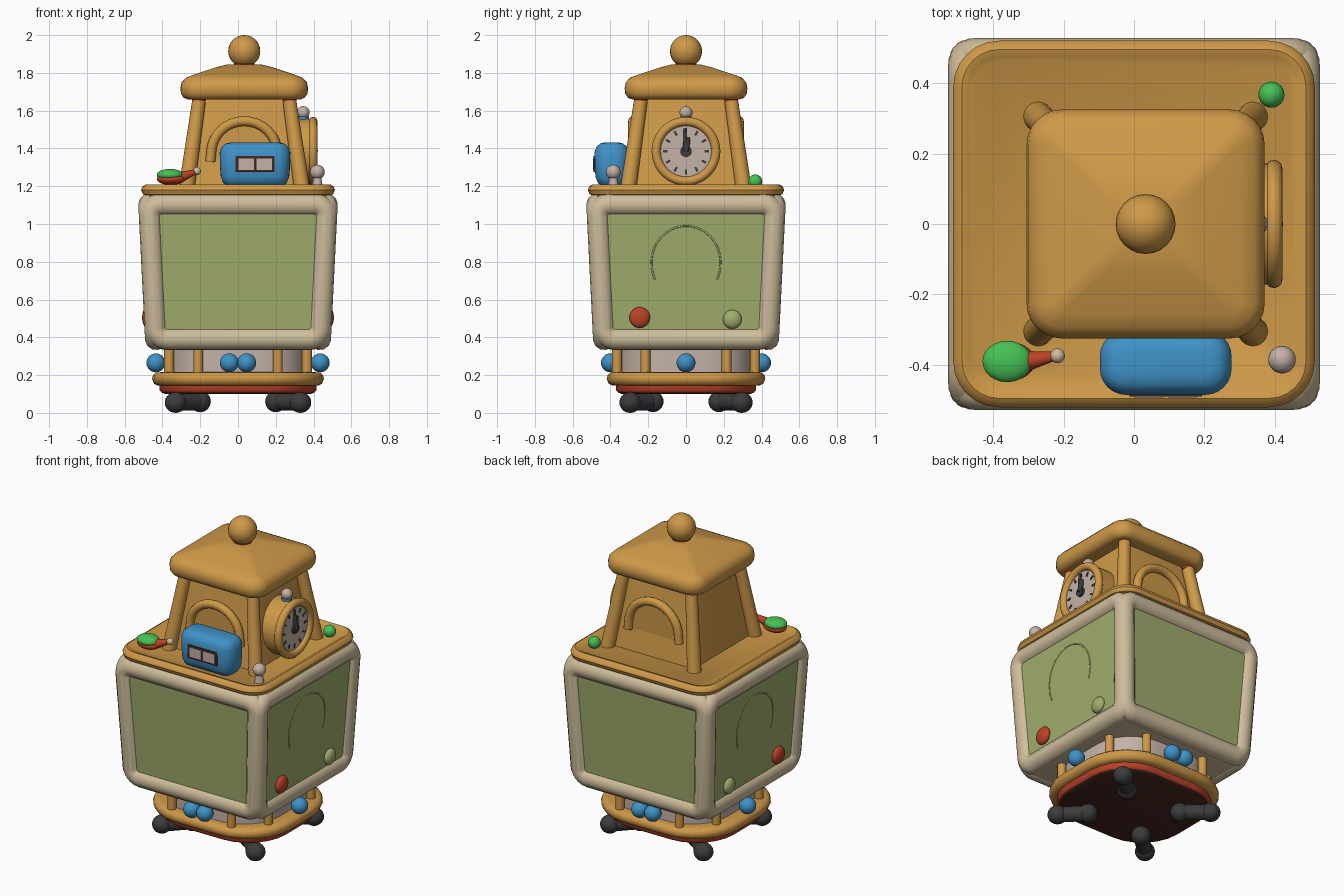
import bpy, bmesh
from math import pi, sin, cos, radians
from mathutils import Vector, Matrix

if "Cube" in bpy.data.objects:
    bpy.data.objects.remove(bpy.data.objects["Cube"], do_unlink=True)


def material(name, r, g, b):
    m = bpy.data.materials.new(name)
    m.use_nodes = True
    m.diffuse_color = (r, g, b, 1)
    bsdf = m.node_tree.nodes["Principled BSDF"]
    bsdf.inputs["Base Color"].default_value = (r, g, b, 1)
    bsdf.inputs["Roughness"].default_value = 0.7
    return m


GOLD = material("gold", 0.62, 0.32, 0.065)
CREAM = material("cream", 0.62, 0.51, 0.33)
SCREEN = material("screen_green", 0.35, 0.42, 0.155)
PALE = material("pale_grey", 0.55, 0.44, 0.39)
BLUE = material("blue", 0.05, 0.29, 0.58)
RED = material("red", 0.50, 0.055, 0.02)
CHARCOAL = material("charcoal", 0.045, 0.045, 0.045)
LEAF = material("bright_green", 0.06, 0.54, 0.09)
BROWN = material("dark_brown", 0.06, 0.02, 0.014)


def finish(name, bm, mat):
    bmesh.ops.recalc_face_normals(bm, faces=bm.faces)
    me = bpy.data.meshes.new(name)
    bm.to_mesh(me)
    bm.free()
    me.materials.append(mat)
    me.shade_smooth()
    me.set_sharp_from_angle(angle=radians(42))
    ob = bpy.data.objects.new(name, me)
    bpy.context.collection.objects.link(ob)
    return ob


def rounded(hx, hy, r, n=6):
    """Outline of a rounded rectangle."""
    pts = []
    for k, (sx, sy) in enumerate([(1, 1), (-1, 1), (-1, -1), (1, -1)]):
        for i in range(n + 1):
            a = (k + i / n) * pi / 2
            pts.append((sx * (hx - r) + r * cos(a), sy * (hy - r) + r * sin(a)))
    return pts


def loft(name, mat, hx, hy, r, profile, cx=0, cy=0):
    """Stack of rounded rectangles; profile holds (height, inset)."""
    bm = bmesh.new()
    rings = [[bm.verts.new((cx + x, cy + y, z))
              for x, y in rounded(hx - d, hy - d, max(r - d, 0.03))] for z, d in profile]
    for a, b in zip(rings, rings[1:]):
        for i in range(len(a)):
            j = (i + 1) % len(a)
            bm.faces.new((a[i], a[j], b[j], b[i]))
    bm.faces.new(rings[0])
    bm.faces.new(rings[-1])
    return finish(name, bm, mat)


def ball(name, loc, r, mat, scale=(1, 1, 1)):
    bm = bmesh.new()
    bmesh.ops.create_uvsphere(bm, u_segments=24, v_segments=14, radius=r)
    bmesh.ops.scale(bm, vec=scale, verts=bm.verts)
    bmesh.ops.translate(bm, vec=loc, verts=bm.verts)
    return finish(name, bm, mat)


def rod(name, a, b, r, mat, r2=None, sides=24):
    a, b = Vector(a), Vector(b)
    bm = bmesh.new()
    mtx = Matrix.Translation((a + b) / 2) @ (b - a).to_track_quat("Z", "Y").to_matrix().to_4x4()
    bmesh.ops.create_cone(bm, cap_ends=True, segments=sides, radius1=r,
                          radius2=r if r2 is None else r2, depth=(b - a).length, matrix=mtx)
    return finish(name, bm, mat)


def box(name, loc, size, mat, turn=0):
    """Box, turned about the x axis."""
    bm = bmesh.new()
    mtx = Matrix.Translation(loc) @ Matrix.Rotation(turn, 4, "X") @ Matrix.Diagonal((*size, 1))
    bmesh.ops.create_cube(bm, size=1, matrix=mtx)
    return finish(name, bm, mat)


def tube(name, pts, r, mat, closed=False):
    cu = bpy.data.curves.new(name, "CURVE")
    cu.dimensions = "3D"
    cu.bevel_depth, cu.bevel_resolution, cu.use_fill_caps = r, 4, True
    sp = cu.splines.new("POLY")
    sp.points.add(len(pts) - 1)
    for p, co in zip(sp.points, pts):
        p.co = (*co, 1)
    sp.use_cyclic_u = closed
    sp.use_smooth = True
    cu.materials.append(mat)
    ob = bpy.data.objects.new(name, cu)
    bpy.context.collection.objects.link(ob)
    return ob


def plate(name, pts, mat):
    bm = bmesh.new()
    bm.faces.new([bm.verts.new(p) for p in pts])
    me = finish(name, bm, mat)
    return me


# Feet, one pair of lobes under each corner
CORNERS = [(1, 1), (-1, 1), (-1, -1), (1, -1)]
for sx, sy in CORNERS:
    outer, inner = (0.33 * sx, 0.295 * sy, 0.055), (0.2 * sx, 0.175 * sy, 0.06)
    ball("foot_outer", outer, 0.055, CHARCOAL, (1.05, 1.05, 1))
    ball("foot_inner", inner, 0.056, CHARCOAL)
    rod("foot_bridge", outer, inner, 0.045, CHARCOAL)

# Red base with a dark underside, gold plate and pale drum
base = loft("base", RED, 0.415, 0.37, 0.27, [(0.1, 0.03), (0.108, 0.01), (0.12, 0), (0.16, 0)])
base.data.materials.append(BROWN)
for f in base.data.polygons:
    f.material_index = int(f.normal.z < -0.9)
loft("lower_plate", GOLD, 0.455, 0.42, 0.31,
     [(0.145, 0.03), (0.155, 0.01), (0.18, 0), (0.2, 0.005), (0.213, 0.02), (0.216, 0.05)])
loft("drum", PALE, 0.365, 0.355, 0.25, [(0.2, 0), (0.37, 0)])
for sx, sy in CORNERS:
    for x, y in ((0.21, 0.365), (0.365, 0.215)):
        rod("drum_post", (x * sx, y * sy, 0.2), (x * sx, y * sy, 0.37), 0.026, GOLD)
for s in (1, -1):
    ball("side_light", (0.435 * s, 0, 0.265), 0.05, BLUE)
    for t in (1, -1):
        ball("front_and_back_light", (0.046 * t, 0.4 * s, 0.265), 0.05, BLUE)


# Tapered body: core, with a rounded frame and a screen on each side
def taper(z):
    return 0.915 + 0.085 * (z - 0.34) / 0.8


loft("body_core", CREAM, 0.5, 0.5, 0.08,
     [(0.337, 0.1), (0.345, 0.065)] +
     [(z, 0.5 * (1 - taper(z))) for z in (0.4, 1.1)] + [(1.14, 0.02), (1.16, 0.06)])


def on_side(k, u, depth, z):
    p = Vector((u * taper(z), -depth * taper(z), z))
    return Matrix.Rotation(k * pi / 2, 3, "Z") @ p


for k in range(4):
    tube("screen_frame", [on_side(k, u, 0.47, 0.7475 + v) for u, v in rounded(0.47, 0.355, 0.06)],
         0.06, CREAM, True)
    plate("screen", [on_side(k, u, 0.505, 0.7475 + v) for u, v in rounded(0.425, 0.325, 0.06)], SCREEN)
    if k % 2:
        s = 2 - k
        ball("red_button", (0.48 * s, -0.245, 0.505), 0.055, RED, (0.5, 1, 1))
        ball("green_button", (0.475 * s, 0.245, 0.495), 0.05, SCREEN, (0.6, 1, 1))
        arc = [on_side(k, 0.19 * cos(a), 0.503, 0.79 + 0.2 * sin(a))
               for a in (radians(d) for d in range(-25, 206, 10))]
        tube("screen_mark", arc, 0.005, SCREEN)

# Top board with a raised lip
loft("top_board", GOLD, 0.513, 0.52, 0.13,
     [(1.15, 0.03), (1.157, 0.01), (1.18, 0), (1.2, 0.008), (1.21, 0.025), (1.205, 0.045), (1.198, 0.055)])

# Tower walls and corner posts
CX = 0.033
loft("tower_wall", GOLD, 0.29, 0.29, 0.03, [(1.19, 0), (1.69, 0.07)], CX)
for sx, sy in CORNERS:
    foot = (CX + 0.305 * sx, 0.305 * sy, 1.19)
    top = (CX + 0.24 * sx, 0.24 * sy, 1.65)
    rod("tower_post", foot, top, 0.042, GOLD, 0.036)
    rod("post_collar", top, (top[0], top[1], 1.675), 0.036, RED)

# Roof and finial
loft("roof", GOLD, 0.338, 0.325, 0.1,
     [(1.665, 0.1), (1.66, 0.04), (1.668, 0.018), (1.69, 0.003), (1.72, 0), (1.75, 0.006),
      (1.775, 0.03), (1.79, 0.07), (1.81, 0.13), (1.83, 0.19), (1.845, 0.25)], CX)
rod("finial_collar", (CX, 0, 1.83), (CX, 0, 1.86), 0.055, RED)
ball("finial", (CX, 0, 1.915), 0.085, GOLD)

# Arched dormers on front and back
half = [(0.175 * cos(pi * i / 16), 1.375 + 0.17 * sin(pi * i / 16)) for i in range(17)]
arch = [(0.18, 1.33)] + half + [(-0.18, 1.33)]
for s in (1, -1):
    tube("arch_trim", [(CX + x, 0.28 * s, z) for x, z in arch], 0.026, GOLD)
    bm = bmesh.new()
    face = bm.faces.new([bm.verts.new((CX + x, 0.2 * s, z)) for x, z in arch])
    moved = bmesh.ops.extrude_face_region(bm, geom=[face])["geom"]
    bmesh.ops.translate(bm, vec=(0, 0.07 * s, 0),
                        verts=[v for v in moved if isinstance(v, bmesh.types.BMVert)])
    finish("dormer", bm, GOLD)

# Clock on the left wall
CZ = 1.385
rod("clock_case", (0.24, 0, CZ), (0.39, 0, CZ), 0.172, GOLD, sides=40)
rod("clock_face", (0.38, 0, CZ), (0.398, 0, CZ), 0.15, PALE, sides=40)
tube("clock_rim", [(0.397, 0.158 * cos(i * pi / 20), CZ + 0.158 * sin(i * pi / 20)) for i in range(40)],
     0.024, GOLD, True)
for i in range(12):
    a = i * pi / 6
    box("hour_mark", (0.399, -0.11 * sin(a), CZ + 0.11 * cos(a)), (0.006, 0.012, 0.026), CHARCOAL, a)
rod("clock_hub", (0.395, 0, CZ), (0.412, 0, CZ), 0.03, CHARCOAL)
rod("minute_hand", (0.405, 0, CZ), (0.405, -0.008, CZ + 0.12), 0.015, CHARCOAL, 0.006)
rod("hour_hand", (0.405, 0, CZ), (0.405, 0.012, CZ + 0.075), 0.018, CHARCOAL, 0.01)
rod("bell_collar", (0.345, 0, 1.54), (0.345, 0, 1.57), 0.03, BLUE)
ball("bell", (0.345, 0, 1.59), 0.034, PALE)

# Blue radio with two pale display tiles
loft("radio", BLUE, 0.187, 0.092, 0.075,
     [(1.2, 0.045), (1.215, 0.02), (1.25, 0.006), (1.3, 0.002), (1.38, 0), (1.41, 0.012),
      (1.425, 0.03), (1.432, 0.055)], 0.09, -0.393)
box("display_surround", (0.09, -0.482, 1.317), (0.205, 0.014, 0.085), BROWN)
for x in (0.043, 0.138):
    box("display_tile", (x, -0.484, 1.317), (0.082, 0.018, 0.06), PALE)

# Maraca lying at the front right corner
ball("maraca_shell", (-0.355, -0.39, 1.238), 0.075, RED, (1, 0.74, 0.42))
ball("maraca_cap", (-0.36, -0.39, 1.26), 0.07, LEAF, (1, 0.84, 0.45))
rod("maraca_handle", (-0.31, -0.39, 1.245), (-0.225, -0.375, 1.277), 0.03, RED, 0.013)
ball("maraca_tip", (-0.217, -0.374, 1.28), 0.021, CREAM)

# Small knobs on the other corners
rod("pale_knob_stem", (0.42, -0.385, 1.19), (0.42, -0.385, 1.25), 0.03, PALE, 0.02)
ball("pale_knob", (0.42, -0.385, 1.275), 0.039, PALE)
ball("green_knob", (0.39, 0.367, 1.225), 0.037, LEAF)
